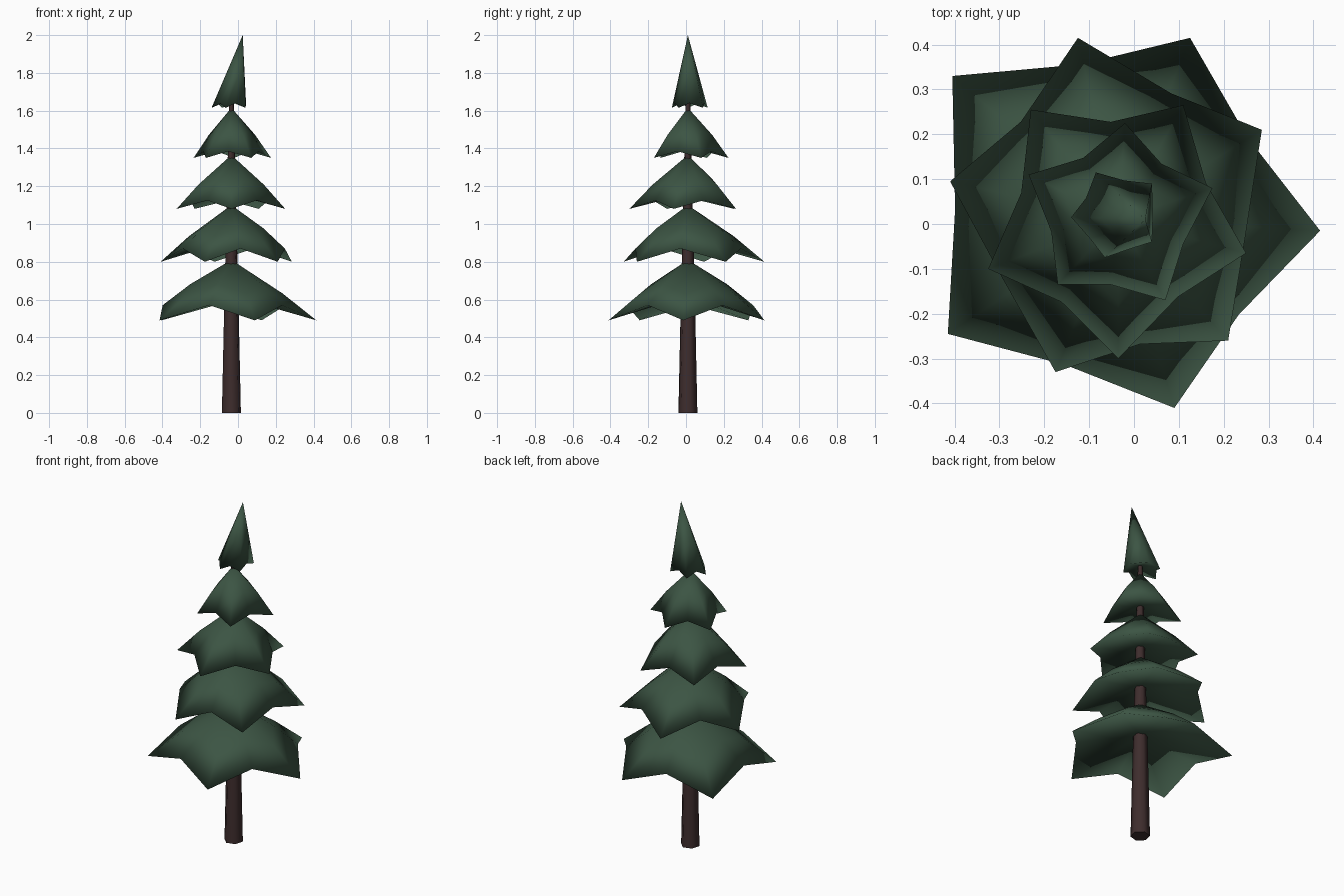
import bpy
import bmesh
from math import sin, cos, pi, atan2, hypot, radians
from mathutils import Vector

cube = bpy.data.objects.get("Cube")
if cube:
    bpy.data.objects.remove(cube)


def make_material(name, colour):
    mat = bpy.data.materials.new(name)
    mat.use_nodes = True
    mat.diffuse_color = colour
    mat.node_tree.nodes["Principled BSDF"].inputs["Base Color"].default_value = colour
    return mat


def make_object(name, bm, mat):
    bmesh.ops.recalc_face_normals(bm, faces=bm.faces)
    for face in bm.faces:
        face.smooth = True
    mesh = bpy.data.meshes.new(name)
    bm.to_mesh(mesh)
    bm.free()
    mesh.materials.append(mat)
    obj = bpy.data.objects.new(name, mesh)
    bpy.context.collection.objects.link(obj)
    return obj


needle_green = make_material("needle green", (0.045, 0.09, 0.057, 1))
bark_brown = make_material("bark brown", (0.048, 0.026, 0.026, 1))
AXIS = Vector((-0.035, 0.01, 0))


def bridge(bm, lower, upper):
    n = len(lower)
    for i in range(n):
        j = (i + 1) % n
        bm.faces.new((lower[i], lower[j], upper[j], upper[i]))


def fan(bm, ring, centre):
    for i in range(len(ring)):
        bm.faces.new((ring[i], ring[(i + 1) % len(ring)], centre))


def branch_tier(name, tips, apex, tip_z, notch_z, under_z, notch=0.75, bulge=0.015):
    """Drooping five-pointed skirt with a hollowed underside."""
    bm = bmesh.new()
    apex = Vector(apex)
    rim = []
    for i, (x, y) in enumerate(tips):
        a = Vector((x, y, 0)) - AXIS
        b = Vector((*tips[(i + 1) % len(tips)], 0)) - AXIS
        between = (a.normalized() + b.normalized()).normalized()
        dip = between * notch * (a.length + b.length) / 2
        rim += [AXIS + a + Vector((0, 0, tip_z)), AXIS + dip + Vector((0, 0, notch_z))]
    middle = [apex.lerp(p, 0.6) + Vector((0, 0, bulge)) for p in rim]
    rim_verts = [bm.verts.new(p) for p in rim]
    mid_verts = [bm.verts.new(p) for p in middle]
    bridge(bm, rim_verts, mid_verts)
    fan(bm, mid_verts, bm.verts.new(apex))
    fan(bm, rim_verts, bm.verts.new(AXIS + Vector((0, 0, under_z))))
    return make_object(name, bm, needle_green)


# Branch tiers, bottom to top, tips listed counter-clockwise
x0, y0 = AXIS.x, AXIS.y
branch_tier("bottom_branches",
            [(.415, -.015), (.125, .415), (-.405, .33), (-.415, -.245), (.09, -.41)],
            (x0, y0, .81), .49, .57, .62, .77)
branch_tier("lower_branches",
            [(.285, .21), (-.125, .415), (-.41, .095), (-.175, -.33), (.21, -.26)],
            (x0, y0, 1.10), .80, .87, .915, .77)
branch_tier("middle_branches",
            [(.25, -.065), (.11, .265), (-.23, .255), (-.325, -.1), (-.035, -.3)],
            (x0, y0, 1.365), 1.08, 1.125, 1.16, .72)
branch_tier("upper_branches",
            [(.175, .08), (-.02, .225), (-.235, .11), (-.17, -.135), (.07, -.17)],
            (x0, y0, 1.615), 1.35, 1.385, 1.41, .72)
branch_tier("treetop",
            [(.04, .09), (-.085, .115), (-.14, .015), (-.065, -.075), (.04, -.04)],
            (.025, .01, 2.0), 1.615, 1.64, 1.66, .78, 0)

# Tapered six-sided trunk
bm = bmesh.new()
rings = []
for radius, z in ((.052, 0), (.04, .54), (.031, .9), (.012, 1.68)):
    angles = [radians(15) + i * pi / 3 for i in range(6)]
    rings.append([bm.verts.new(AXIS + Vector((radius * cos(a), radius * sin(a), z)))
                  for a in angles])
for lower, upper in zip(rings, rings[1:]):
    bridge(bm, lower, upper)
bm.faces.new(rings[0])
bm.faces.new(rings[-1])
trunk = make_object("trunk", bm, bark_brown)
bpy.ops.object.select_all(action='DESELECT')
trunk.select_set(True)
bpy.context.view_layer.objects.active = trunk
bpy.ops.object.shade_smooth_by_angle(angle=radians(65))
